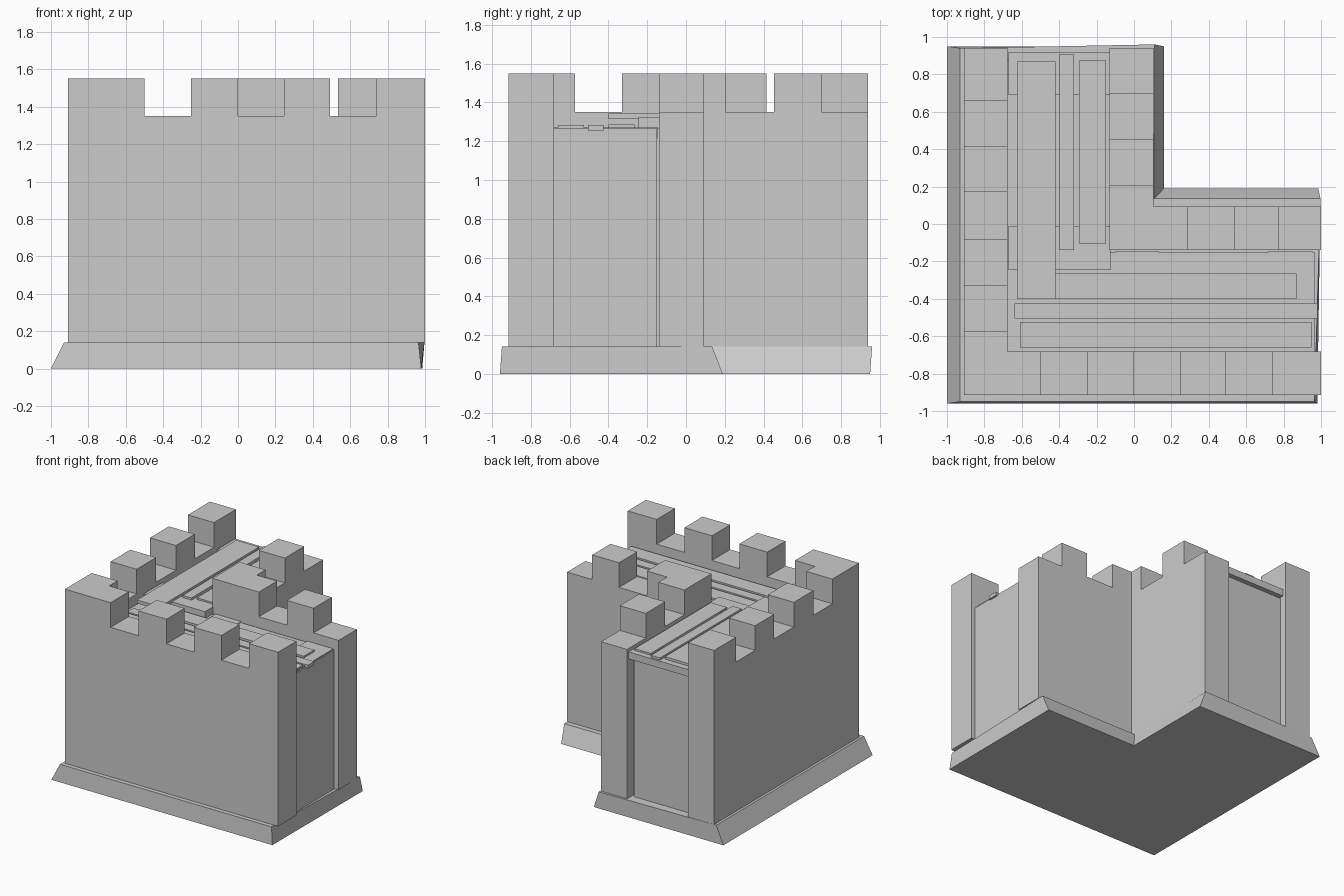
import bpy
import bmesh

cube = bpy.data.objects.get("Cube")
if cube:
    bpy.data.objects.remove(cube, do_unlink=True)

stone = bpy.data.materials.new("stone_grey")
stone.use_nodes = True
GREY = (0.6, 0.6, 0.6, 1)
stone.diffuse_color = GREY
stone.node_tree.nodes["Principled BSDF"].inputs["Base Color"].default_value = GREY


def loft(name, lower, upper, z0, z1):
    """Solid between two matching counter-clockwise outlines."""
    bm = bmesh.new()
    a = [bm.verts.new((x, y, z0)) for x, y in lower]
    b = [bm.verts.new((x, y, z1)) for x, y in upper]
    bm.faces.new(a[::-1])
    bm.faces.new(b)
    n = len(a)
    for i in range(n):
        j = (i + 1) % n
        bm.faces.new((a[i], a[j], b[j], b[i]))
    mesh = bpy.data.meshes.new(name)
    bm.to_mesh(mesh)
    bm.free()
    mesh.materials.append(stone)
    obj = bpy.data.objects.new(name, mesh)
    bpy.context.collection.objects.link(obj)
    return obj


def prism(name, outline, z0, z1):
    return loft(name, outline, outline, z0, z1)


def box(name, x0, x1, y0, y1, z0, z1):
    return prism(name, [(x0, y0), (x1, y0), (x1, y1), (x0, y1)], z0, z1)


def ell(cx, cy, ax, ay, t):
    """L outline: corner, far ends of its two arms, thickness."""
    return [(cx, cy), (ax, cy), (ax, cy + t), (cx + t, cy + t), (cx + t, ay), (cx, ay)]


BASE, WALL, CREST, FLOOR = 0.14, 1.35, 1.55, 1.265
T = 0.233
OX, OY = -0.91, -0.915      # outer wall corner
IX, IY = -0.13, -0.14       # inner wall corner
END_X, END_Y = 1.0, 0.94

# Sloped plinth
foot = [(-1, -0.96), (0.98, -0.96), (0.985, 0.19), (0.16, 0.19), (0.16, 0.95), (-1, 0.95)]
shelf = [(-0.93, -0.95), (0.965, -0.95), (0.997, 0.135), (0.107, 0.135), (0.11, 0.96), (-0.93, 0.94)]
loft("plinth", foot, shelf, 0, BASE)

# Two parallel walls and the core between them
prism("outer_wall", ell(OX, OY, END_X, END_Y, T), BASE, WALL)
prism("inner_wall", ell(IX, IY, END_X, END_Y, T), BASE, WALL)
prism("wall_core", ell(-0.685, -0.685, 0.965, 0.88, 0.535), BASE, FLOOR)

# Corner merlons
prism("outer_corner_merlon", ell(OX, OY, -0.5, -0.573, T), WALL, CREST)
prism("inner_corner_merlon", ell(IX, IY, 0.285, 0.205, T), WALL, CREST)

# Merlons along each wall
for x0, x1 in ((-0.25, 0), (0.245, 0.492), (0.74, END_X)):
    box("front_merlon", x0, x1, OY, OY + T, WALL, CREST)
for y0, y1 in ((-0.33, -0.08), (0.173, 0.415), (0.66, END_Y)):
    box("side_merlon", OX, OX + T, y0, y1, WALL, CREST)
box("inner_merlon_x", 0.535, 0.775, IY, IY + T, WALL, CREST)
box("inner_merlon_y", IX, IX + T, 0.453, 0.7, WALL, CREST)

# Cross beams carrying the walkway
for x0, x1 in ((-0.1, 0.13), (0.72, 0.955)):
    box("front_cross_beam", x0, x1, -0.68, -0.145, 1.22, 1.272)
for y0, y1 in ((-0.245, -0.012), (0.69, 0.92)):
    box("side_cross_beam", -0.67, -0.125, y0, y1, FLOOR, 1.322)

# Walkway planks
box("front_plank_outer", -0.61, 0.95, -0.66, -0.525, 1.27, 1.285)
box("front_plank_middle", -0.638, 0.98, -0.505, -0.425, 1.255, 1.283)
box("front_plank_inner", -0.42, 0.87, -0.4, -0.265, 1.268, 1.286)
box("side_plank_outer", -0.625, -0.42, -0.4, 0.87, 1.315, 1.342)
box("side_plank_middle", -0.4, -0.32, -0.138, 0.905, 1.31, 1.34)
box("side_plank_inner", -0.295, -0.15, -0.105, 0.873, 1.318, 1.336)
